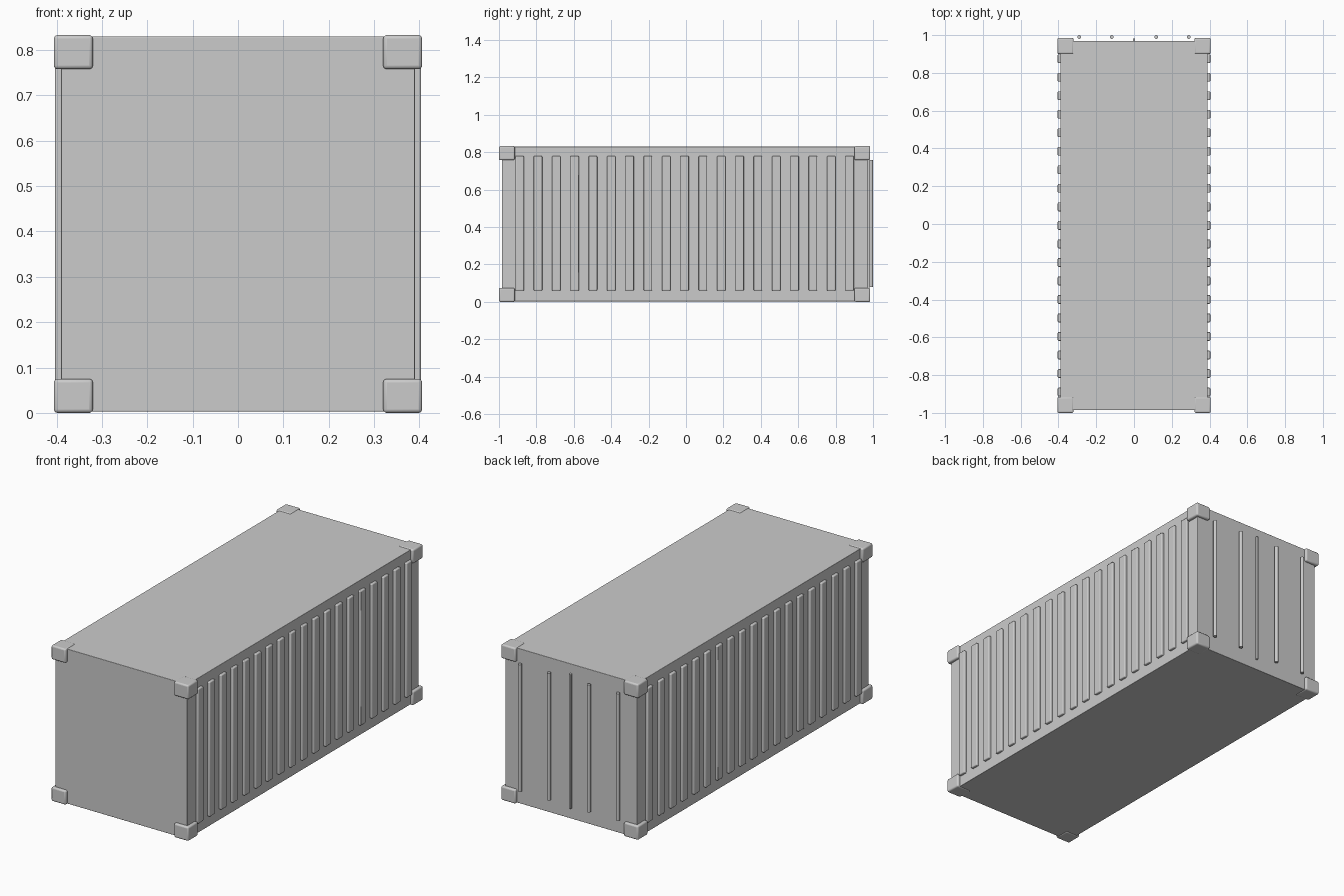
import bpy
from mathutils import Matrix

if "Cube" in bpy.data.objects:
    bpy.data.objects.remove(bpy.data.objects["Cube"], do_unlink=True)

MID_Y = -0.0075            # centre of the box; the door rods stick out behind
HALF_X, HALF_Y = 0.39, 0.9775
BASE, ROOF = 0.003, 0.83

paint = bpy.data.materials.new("light_grey_paint")
paint.use_nodes = True
grey = (0.6, 0.6, 0.6, 1)
paint.diffuse_color = grey
paint.node_tree.nodes["Principled BSDF"].inputs["Base Color"].default_value = grey


def finish(obj, name, bevel):
    obj.name = name
    obj.data.materials.append(paint)
    if bevel:
        mod = obj.modifiers.new("soft_edges", "BEVEL")
        mod.width = bevel
        mod.segments = 3
    bpy.ops.object.shade_smooth_by_angle()
    return obj


def box(name, low, high, bevel):
    centre = [(a + b) / 2 for a, b in zip(low, high)]
    size = [b - a for a, b in zip(low, high)]
    bpy.ops.mesh.primitive_cube_add(size=1, location=centre)
    obj = bpy.context.object
    obj.data.transform(Matrix.Diagonal((*size, 1)))
    return finish(obj, name, bevel)


# Main body
box("container_body", (-HALF_X, MID_Y - HALF_Y, BASE),
    (HALF_X, MID_Y + HALF_Y, ROOF), 0.002)

# Corner castings
for sx in (-1, 1):
    for sy in (-1, 1):
        for level, z in (("bottom", 0), ("top", 0.758)):
            xs = sorted((sx * 0.32, sx * 0.406))
            ys = sorted((MID_Y + sy * 0.908, MID_Y + sy * 0.9925))
            side = "left" if sx > 0 else "right"
            end = "front" if sy < 0 else "back"
            box(f"{level}_{end}_{side}_corner", (xs[0], ys[0], z),
                (xs[1], ys[1], z + 0.075), 0.008)

# Vertical ribs along both long sides
RIBS, SPACING = 19, 0.098
for side, sx in (("left", 1), ("right", -1)):
    for i in range(RIBS):
        y = MID_Y + (i - (RIBS - 1) / 2) * SPACING
        xs = sorted((sx * 0.38, sx * 0.404))
        box(f"{side}_rib_{i + 1}", (xs[0], y - 0.023, 0.06),
            (xs[1], y + 0.023, 0.78), 0.005)

# Door locking rods
for i, x in enumerate((-0.29, -0.118, 0.118, 0.29)):
    bpy.ops.mesh.primitive_cylinder_add(vertices=16, radius=0.01, depth=0.68,
                                        location=(x, 0.99, 0.42))
    finish(bpy.context.object, f"door_rod_{i + 1}", 0)

# Strip covering the seam between the doors
box("door_seam_strip", (-0.006, 0.96, 0.06), (0.006, 0.982, 0.78), 0.002)
